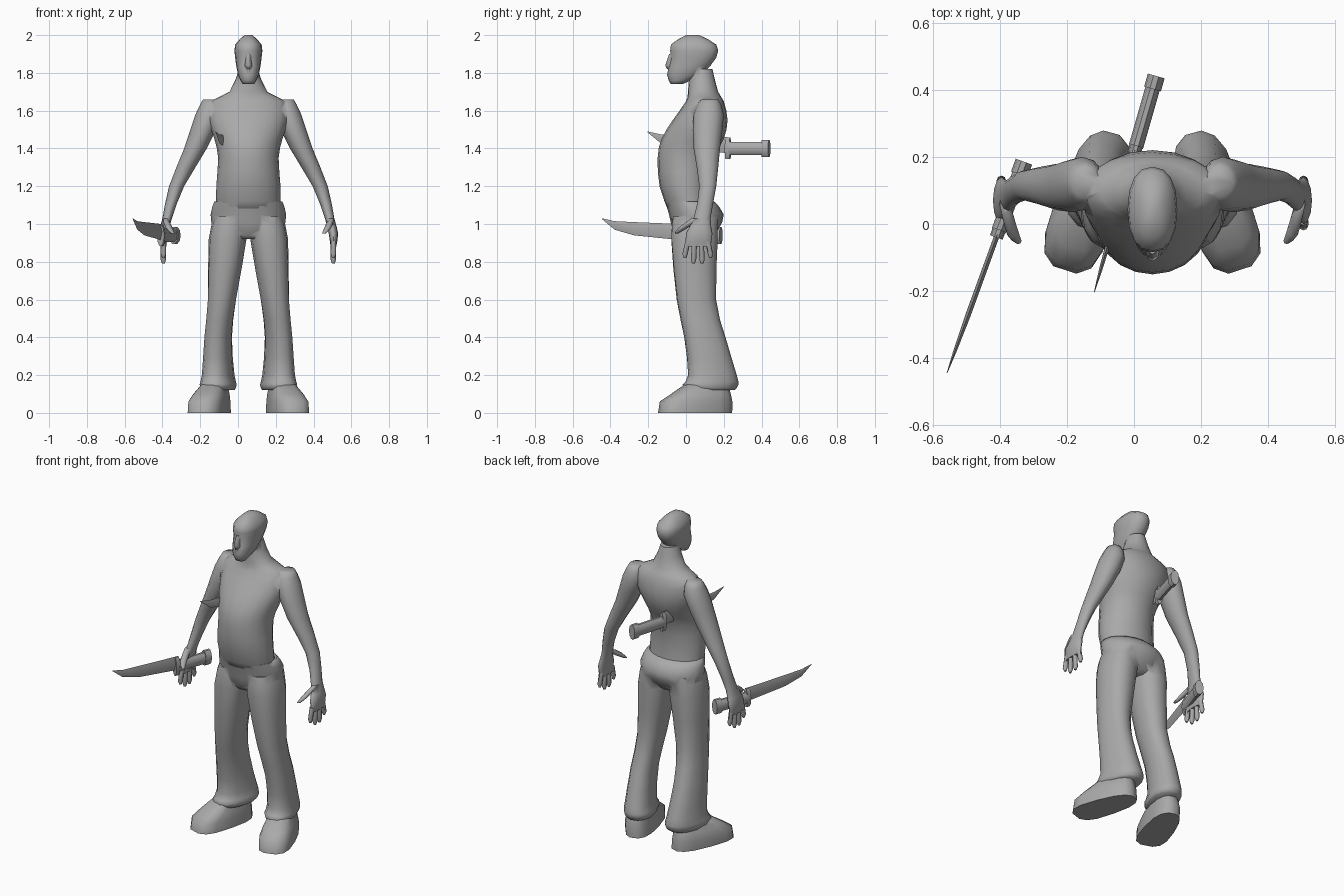
import bpy, bmesh, math

if "Cube" in bpy.data.objects:
    bpy.data.objects.remove(bpy.data.objects["Cube"])

BODY_CENTRE = 0.055
GREY = (0.4, 0.4, 0.4, 1)
grey = bpy.data.materials.new("plain grey")
grey.use_nodes = True
grey.diffuse_color = GREY
grey.node_tree.nodes["Principled BSDF"].inputs["Base Color"].default_value = GREY


def add_midpoints(keys):
    """Put one spline-interpolated ring between each pair of key rings."""
    rings = [keys[0]]
    for i, (here, after) in enumerate(zip(keys, keys[1:])):
        before = keys[max(i - 1, 0)]
        beyond = keys[min(i + 2, len(keys) - 1)]
        rings.append([(9 * (b + c) - a - d) / 16
                      for a, b, c, d in zip(before, here, after, beyond)])
        rings.append(after)
    return rings


def loft(name, keys, sides=16, power=2, side=1, centre=BODY_CENTRE,
         toe_out=0, taper=0, curved=True):
    """Skin over level rings, each (z, half width, front y, back y, optional x)."""
    bm = bmesh.new()
    loops = []
    for z, half_width, front, back, *offset in (add_midpoints(keys) if curved else keys):
        x = offset[0] if offset else 0
        middle, half_depth = (front + back) / 2, (back - front) / 2
        # Rings below the hips turn outwards towards the foot
        turn = math.radians(toe_out) * max(0, 1 - z)
        loop = []
        for i in range(sides):
            angle = math.tau * i / sides
            c, s = math.cos(angle), math.sin(angle)
            across = half_width * math.copysign(abs(c) ** (2 / power), c) * (1 - taper * s)
            along = half_depth * math.copysign(abs(s) ** (2 / power), s)
            px = x + across * math.cos(turn) - along * math.sin(turn)
            py = middle + across * math.sin(turn) + along * math.cos(turn)
            loop.append(bm.verts.new((centre + side * px, py, z)))
        loops.append(loop)
    for low, high in zip(loops, loops[1:]):
        for i in range(sides):
            j = (i + 1) % sides
            bm.faces.new((low[i], low[j], high[j], high[i]))
    bm.faces.new(loops[0])
    bm.faces.new(loops[-1])
    bmesh.ops.recalc_face_normals(bm, faces=bm.faces)
    mesh = bpy.data.meshes.new(name)
    bm.to_mesh(mesh)
    bm.free()
    mesh.materials.append(grey)
    obj = bpy.data.objects.new(name, mesh)
    bpy.context.collection.objects.link(obj)
    return obj


def select(obj):
    bpy.ops.object.select_all(action="DESELECT")
    obj.select_set(True)
    bpy.context.view_layer.objects.active = obj


def smooth(obj, degrees):
    select(obj)
    bpy.ops.object.shade_smooth_by_angle(angle=math.radians(degrees))


def fuse(base, parts):
    """Weld parts into one closed skin."""
    for part in parts:
        select(base)
        modifier = base.modifiers.new("fuse", "BOOLEAN")
        modifier.operation = "UNION"
        modifier.solver = "EXACT"
        modifier.object = part
        bpy.ops.object.modifier_apply(modifier=modifier.name)
        bpy.data.objects.remove(part)
    smooth(base, 70)


# Bare upper body with neck
upper_body = loft("upper_body", (
    (1.06, .17, -.09, .14), (1.2, .17, -.14, .13), (1.35, .16, -.15, .15),
    (1.45, .18, -.13, .2), (1.55, .21, -.07, .22), (1.65, .2, 0, .2),
    (1.7, .1, .01, .17), (1.82, .05, .02, .14)), sides=20)

# Head, chin to crown, and nose
head = loft("head", (
    (1.74, .03, -.08, -.02), (1.79, .055, -.1, .08), (1.88, .07, -.08, .16),
    (1.95, .07, -.08, .16), (2, .02, 0, .07)), power=2.3)
nose = loft("nose", (
    (1.82, .01, -.1, -.06), (1.84, .02, -.11, -.06), (1.9, .01, -.09, -.06)),
    sides=8, curved=False)


def arm_parts(side):
    """Arm and palm, four spread fingers and a thumb."""
    yield loft("arm", (
        (1.66, .04, .08, .17, .2), (1.58, .07, .04, .2, .21), (1.4, .06, .04, .18, .28),
        (1.2, .04, .07, .16, .38), (1.03, .025, .04, .13, .43),
        (.95, .025, 0, .14, .45), (.88, .015, 0, .13, .45)), sides=12, side=side)
    for i in range(4):
        y = .01 + i * .035
        lean = (i - 1.5) * .01
        tip = .82 if i in (0, 3) else .79
        yield loft("finger", [
            (z, r, y + shift - r, y + shift + r, .45) for z, r, shift in (
                (.91, .014, 0), (tip + .02, .014, lean), (tip, .007, lean))],
            sides=8, side=side, curved=False)
    yield loft("thumb", (
        (1.03, .015, .03, .09, .44), (.98, .018, -.04, .01, .42),
        (.95, .01, -.06, -.04, .4)), sides=8, side=side)


fuse(upper_body, [head, nose, *arm_parts(1), *arm_parts(-1)])

# Trousers: hips with a flared leg on each side
trousers = loft("trousers", (
    (.92, .1, -.04, .12), (.97, .18, -.07, .17), (1.05, .2, -.09, .2),
    (1.12, .18, -.11, .15)), sides=20)
legs = [loft("leg", (
    (1.04, .08, -.07, .17, .1), (.92, .1, -.08, .17, .11), (.6, .075, -.05, .16, .14),
    (.4, .07, -.01, .21, .16), (.2, .08, .01, .27, .16), (.15, .09, -.02, .28, .16),
    (.12, .08, 0, .26, .16)), sides=14, power=2.3, side=side, toe_out=18)
    for side in (1, -1)]
fuse(trousers, legs)

# Shoes, toes turned outwards
for label, side in (("left", 1), ("right", -1)):
    shoe = loft(label + "_shoe", (
        (0, .09, -.15, .25, .2), (.06, .09, -.14, .25, .2),
        (.1, .08, -.08, .24, .19), (.17, .05, .02, .22, .17)),
        sides=14, power=2.8, side=side, toe_out=18, taper=.18, curved=False)
    smooth(shoe, 50)


def knife(label, place, yaw):
    """Local z runs from tip to pommel; local y points down."""
    parts = [loft(label + "_blade", (
        (-.43, .001, -.09, -.085), (-.36, .005, -.075, -.03),
        (-.25, .008, -.07, 0), (.01, .008, -.06, .025)),
        sides=4, centre=0, curved=False)]
    for piece, start, end, width, height in (
            ("guard", 0, .025, .02, .06), ("grip", .02, .21, .022, .037),
            ("pommel", .2, .24, .026, .047)):
        parts.append(loft(f"{label}_{piece}", [
            (z, width, -height, height) for z in (start, end)],
            sides=10, centre=0, curved=False))
    for part in parts:
        part.location = place
        part.rotation_euler = (-math.pi / 2, 0, math.radians(yaw))
        smooth(part, 40)


knife("held_knife", (-.41, -.04, .94), -20)
knife("back_knife", (0, .21, 1.4), -16)
